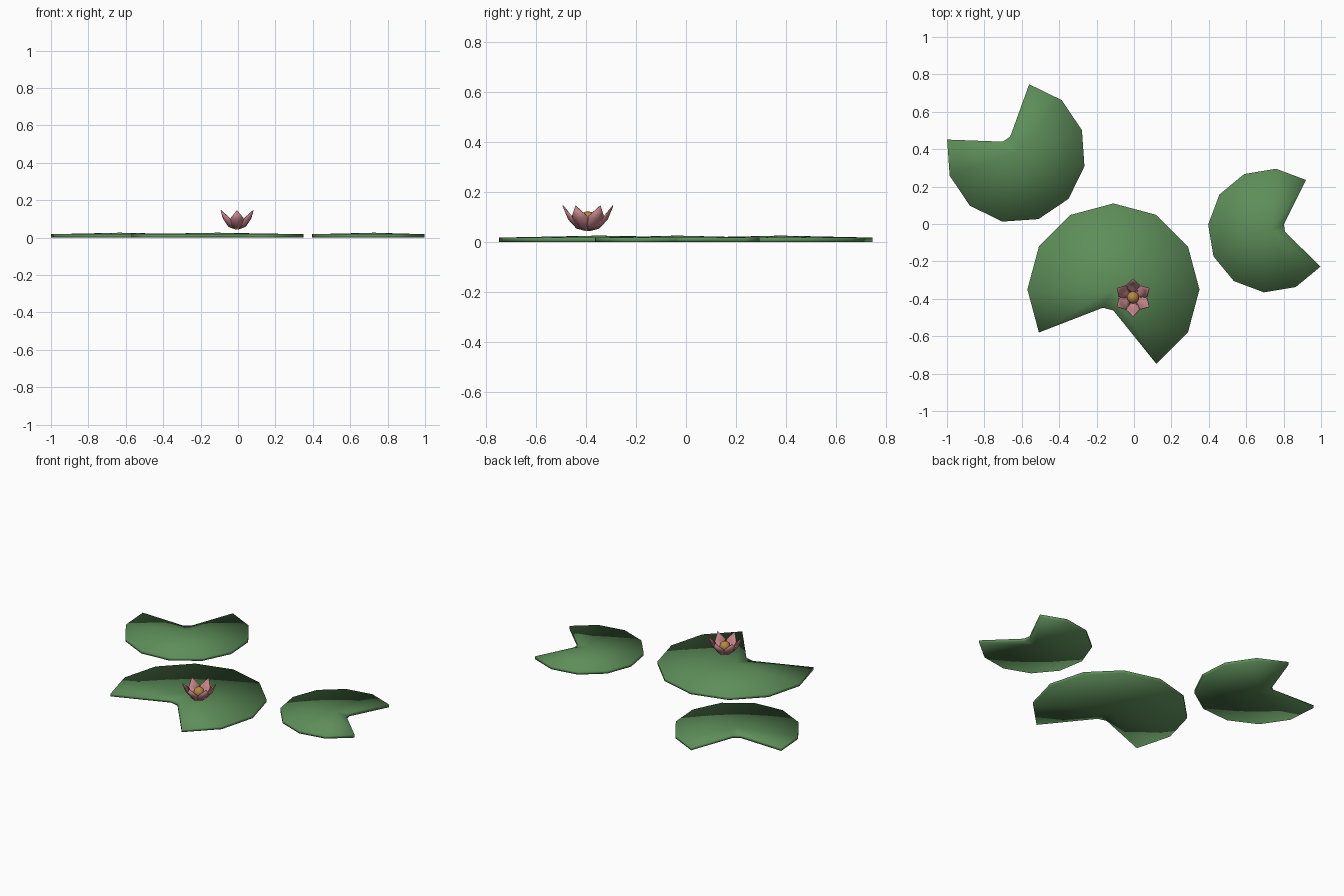
import bpy
import bmesh
from math import cos, sin, radians
from mathutils import Matrix, Vector

cube = bpy.data.objects.get("Cube")
if cube:
    bpy.data.objects.remove(cube, do_unlink=True)


def make_material(name, color):
    mat = bpy.data.materials.new(name)
    mat.use_nodes = True
    mat.diffuse_color = (*color, 1)
    mat.node_tree.nodes["Principled BSDF"].inputs["Base Color"].default_value = (*color, 1)
    return mat


leaf_green = make_material("leaf green", (0.11, 0.27, 0.10))
petal_pink = make_material("petal pink", (0.56, 0.23, 0.25))
pollen_gold = make_material("pollen gold", (0.45, 0.25, 0.05))


def finish(bm, name, mat):
    bmesh.ops.recalc_face_normals(bm, faces=bm.faces)
    for face in bm.faces:
        face.smooth = True
    mesh = bpy.data.meshes.new(name)
    bm.to_mesh(mesh)
    bm.free()
    mesh.materials.append(mat)
    obj = bpy.data.objects.new(name, mesh)
    bpy.context.collection.objects.link(obj)
    return obj


# Lily pad: twelve-sided disc, two rim corners pulled in to form the notch
def lily_pad(name, x, y, radius, start):
    bm = bmesh.new()
    rims = []
    for z in (0, 0.018):
        ring = []
        for i in range(12):
            a = radians(start + 30 * i)
            r = radius if i < 10 else radius * 0.245
            ring.append(bm.verts.new((x + r * cos(a), y + r * sin(a), z)))
        rims.append(ring)
    low, high = rims
    under = bm.verts.new((x, y, 0))
    crown = bm.verts.new((x, y, 0.026))
    for i in range(12):
        j = (i + 1) % 12
        bm.faces.new((crown, high[i], high[j]))
        bm.faces.new((under, low[j], low[i]))
        bm.faces.new((low[i], low[j], high[j], high[i]))
    return finish(bm, name, leaf_green)


lily_pad("large_lily_pad", -0.11, -0.35, 0.46, 300)
lily_pad("back_lily_pad", -0.632, 0.38, 0.374, 169)
lily_pad("left_lily_pad", 0.727, -0.035, 0.332, 54.5)

# Flower: six cupped pointed petals around a round centre
flower = Vector((-0.005, -0.393, 0))
# radius, height, half width, edge lift
petal_profile = [(0.008, 0.046, 0.006, 0), (0.045, 0.056, 0.027, 0.006),
                 (0.078, 0.092, 0.035, 0.012)]


def petal(index):
    bm = bmesh.new()
    rows = [[bm.verts.new((r - lift * abs(side), side * half, z + lift * abs(side)))
             for side in (-1, 0, 1)] for r, z, half, lift in petal_profile]
    tip = bm.verts.new((0.100, 0, 0.146))
    for a, b in zip(rows, rows[1:]):
        for k in range(2):
            bm.faces.new((a[k], a[k + 1], b[k + 1], b[k]))
    for k in range(2):
        bm.faces.new((rows[-1][k], rows[-1][k + 1], tip))
    turn = Matrix.Rotation(radians(30 + 60 * index), 4, "Z")
    bm.transform(Matrix.Translation(flower) @ turn)
    obj = finish(bm, f"petal_{index + 1}", petal_pink)
    thick = obj.modifiers.new("thickness", "SOLIDIFY")
    thick.thickness = 0.004
    thick.offset = 0


for n in range(6):
    petal(n)

bm = bmesh.new()
bmesh.ops.create_uvsphere(bm, u_segments=10, v_segments=6, radius=0.034,
                          matrix=Matrix.Translation(flower + Vector((0, 0, 0.09))))
finish(bm, "flower_centre", pollen_gold)
